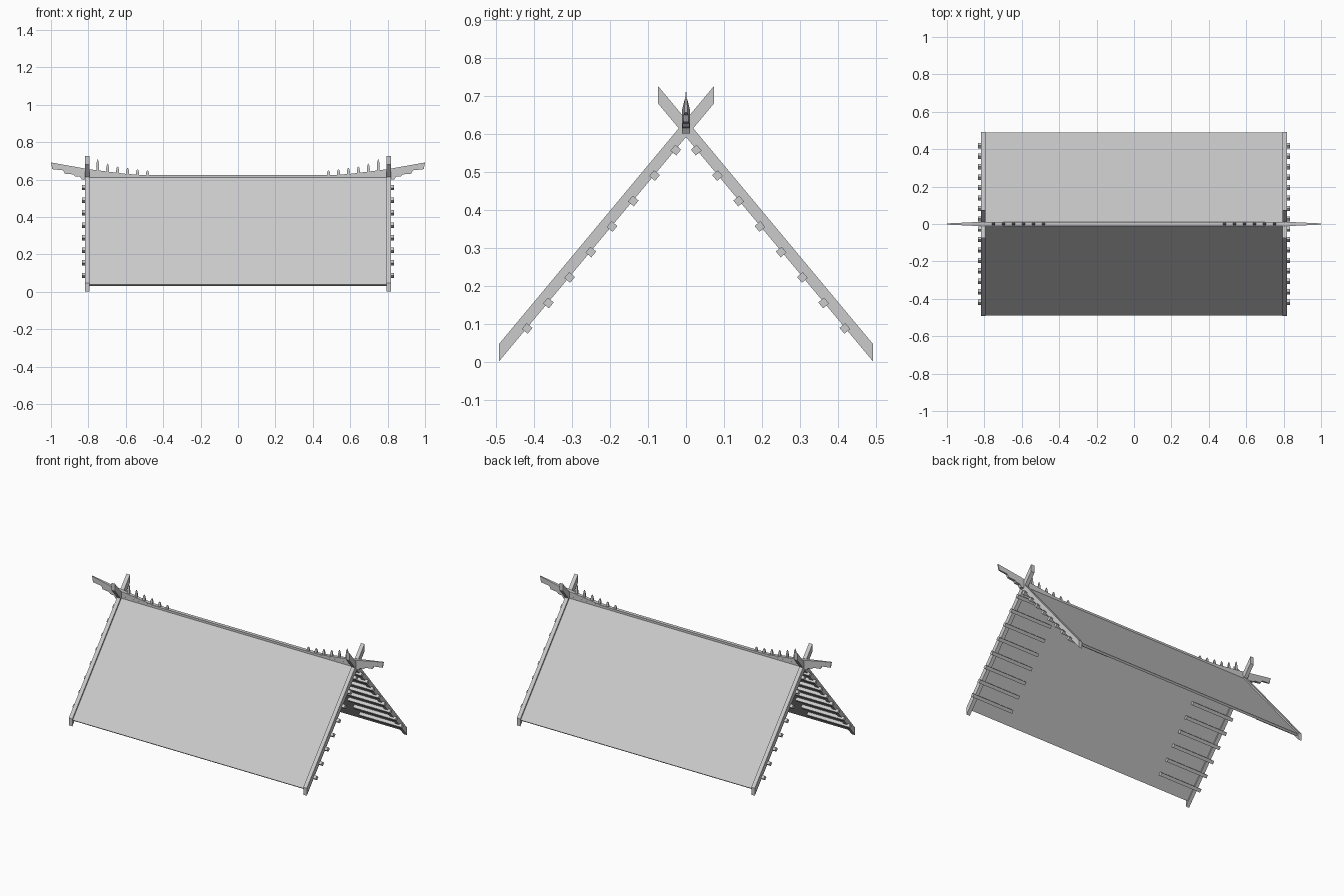
import bpy, bmesh, math
from mathutils import Matrix

if "Cube" in bpy.data.objects:
    bpy.data.objects.remove(bpy.data.objects["Cube"], do_unlink=True)

GREY = (0.6, 0.6, 0.6, 1.0)
mat = bpy.data.materials.new("plain_grey")
mat.use_nodes = True
mat.diffuse_color = GREY
mat.node_tree.nodes["Principled BSDF"].inputs["Base Color"].default_value = GREY

SLOPE = 1.2                    # roof rise over run
ANGLE = math.atan(SLOPE)


def finish(bm, name):
    bmesh.ops.recalc_face_normals(bm, faces=bm.faces[:])
    mesh = bpy.data.meshes.new(name)
    bm.to_mesh(mesh)
    bm.free()
    mesh.materials.append(mat)
    obj = bpy.data.objects.new(name, mesh)
    bpy.context.scene.collection.objects.link(obj)
    return obj


def prism(name, points, axis, lo, hi):
    """Extrude a profile along x (points are y, z) or y (points are x, z)."""
    bm = bmesh.new()
    place = (lambda p: (lo, p[0], p[1])) if axis == "x" else (lambda p: (p[0], lo, p[1]))
    face = bm.faces.new([bm.verts.new(place(p)) for p in points])
    new = bmesh.ops.extrude_face_region(bm, geom=[face])["geom"]
    shift = (hi - lo, 0, 0) if axis == "x" else (0, hi - lo, 0)
    bmesh.ops.translate(bm, vec=shift, verts=[v for v in new if isinstance(v, bmesh.types.BMVert)])
    return finish(bm, name)


def box(name, centre, size, tilt=0):
    bm = bmesh.new()
    bmesh.ops.create_cube(bm, size=1, matrix=Matrix.Translation(centre)
                          @ Matrix.Rotation(tilt, 4, "X") @ Matrix.Diagonal((*size, 1)))
    return finish(bm, name)


# Roof slopes, cut square at the eaves
for side, label in ((-1, "front"), (1, "back")):
    eave, t = 0.489, 0.014
    top, under = 0.626, 0.626 - t / math.cos(ANGLE)
    inner = eave - t * math.sin(ANGLE)
    prism(label + "_roof_slope",
          [(0, top), (side * eave, top - SLOPE * eave),
           (side * inner, under - SLOPE * inner), (0, under)], "x", -0.795, 0.795)

# Ridge beam
box("ridge_beam", (0, 0, 0.613), (1.6, 0.022, 0.026))

for end, where in ((-1, "right"), (1, "left")):
    for side, label in ((-1, "front"), (1, "back")):
        # Gable boards crossing above the ridge
        foot, tip = 0.492, -0.074
        prism(f"{where}_{label}_gable_board",
              [(side * y, base - SLOPE * y) for y, base in
               ((foot, 0.592), (foot, 0.638), (tip, 0.638), (tip, 0.592))],
              "x", end * 0.793, end * 0.817)
        # Square battens poking out under the gable boards
        for i in range(8):
            y = 0.027 + 0.0559 * i
            box(f"{where}_{label}_batten_{i + 1}", (end * 0.69, side * y, 0.590 - SLOPE * y),
                (0.29, 0.02, 0.02), -side * ANGLE)

    # Stepped horn that rises and narrows outward
    outline = [(0.48, 0.61), (0.48, 0.623), (0.6, 0.631), (0.8, 0.656), (1.0, 0.692),
               (0.993, 0.656), (0.935, 0.65), (0.925, 0.632), (0.88, 0.628),
               (0.87, 0.618), (0.845, 0.616), (0.835, 0.601), (0.78, 0.601), (0.78, 0.61)]
    horn = prism(where + "_ridge_horn", [(end * x, z) for x, z in outline], "y", -0.0105, 0.0105)
    bm = bmesh.new()
    bm.from_mesh(horn.data)
    bmesh.ops.bisect_plane(bm, geom=bm.verts[:] + bm.edges[:] + bm.faces[:],
                           plane_co=(end * 0.84, 0, 0), plane_no=(1, 0, 0))
    for v in bm.verts:
        out = max(0, abs(v.co.x) - 0.84) / 0.16
        v.co.y *= 1 - 0.7 * out
    bm.to_mesh(horn.data)
    bm.free()

    # Row of pointed spikes growing toward the gable
    for i, tip in enumerate((0.65, 0.656, 0.664, 0.672, 0.687, 0.71)):
        x, base = end * (0.484 + 0.0532 * i), 0.618
        h = tip - base
        shape = [(-0.005, 0), (-0.008, 0.55), (-0.005, 0.85), (0, 1),
                 (0.005, 0.85), (0.008, 0.55), (0.005, 0)]
        spike = prism(f"{where}_ridge_spike_{i + 1}",
                      [(x + dx, base + f * h) for dx, f in shape], "y", -0.007, 0.007)
        for v in spike.data.vertices:
            v.co.y *= 1 - 0.8 * (v.co.z - base) / h
